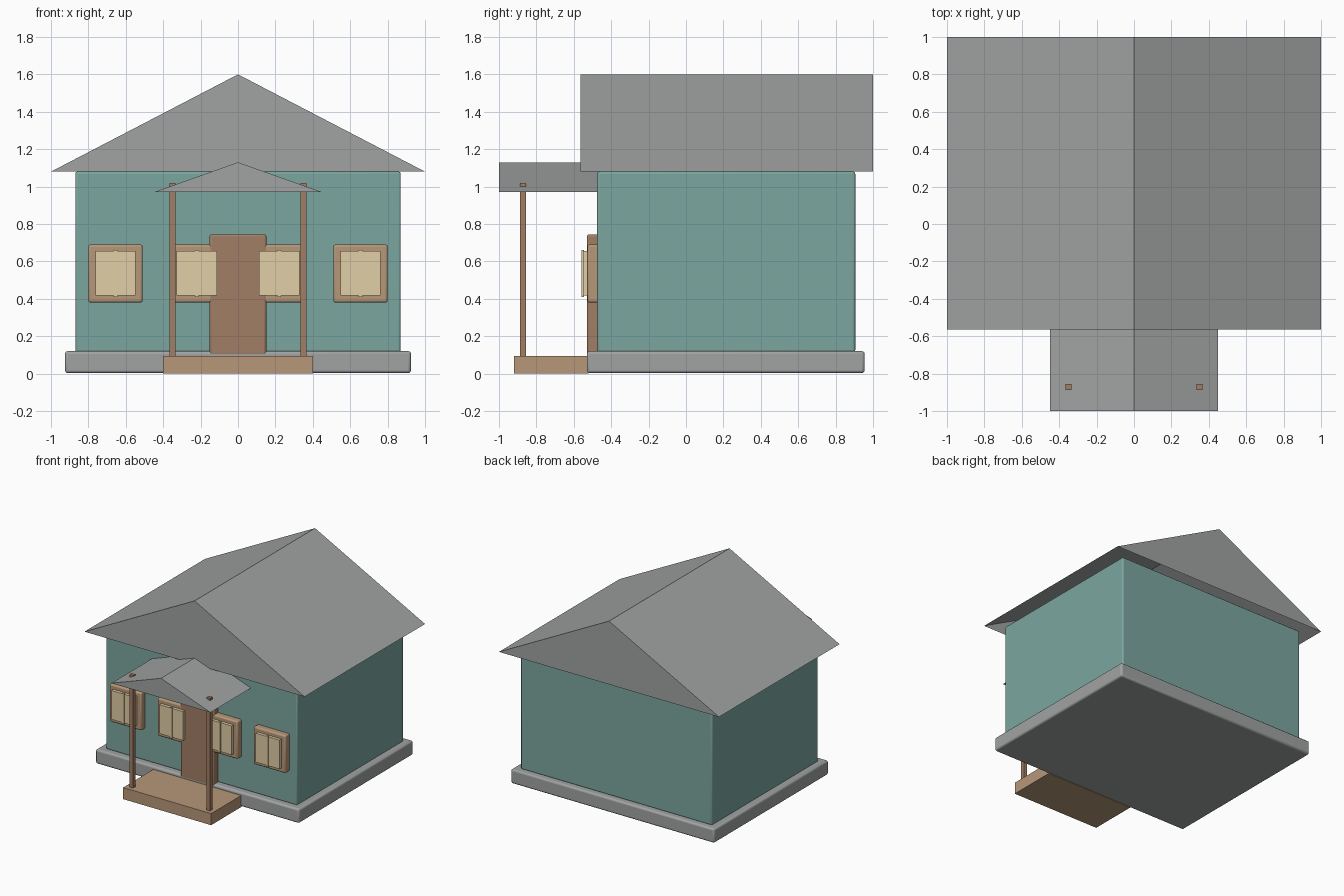
import bpy, bmesh

if "Cube" in bpy.data.objects:
    bpy.data.objects.remove(bpy.data.objects["Cube"])


def material(name, rgb):
    m = bpy.data.materials.new(name)
    m.diffuse_color = (*rgb, 1)
    m.use_nodes = True
    m.node_tree.nodes["Principled BSDF"].inputs["Base Color"].default_value = m.diffuse_color
    return m


TEAL = material("teal_paint", (0.20, 0.38, 0.35))
WOOD = material("brown_wood", (0.36, 0.21, 0.13))
TAN = material("tan_wood", (0.47, 0.31, 0.19))
CREAM = material("cream_pane", (0.75, 0.62, 0.38))
SLATE = material("slate", (0.35, 0.37, 0.36))


def finish(name, bm, mat):
    mesh = bpy.data.meshes.new(name)
    bm.to_mesh(mesh)
    bm.free()
    ob = bpy.data.objects.new(name, mesh)
    bpy.context.collection.objects.link(ob)
    if mat:
        mesh.materials.append(mat)
    return ob


def box(name, x, y, z, mat=None, bevel=0):
    """Box from (min, max) ranges, with an optional rounded edge."""
    bm = bmesh.new()
    bmesh.ops.create_cube(bm, size=1)
    for v in bm.verts:
        v.co = [(a + b) / 2 + c * (b - a) for (a, b), c in zip((x, y, z), v.co)]
    ob = finish(name, bm, mat)
    if bevel:
        mod = ob.modifiers.new("Bevel", "BEVEL")
        mod.width = bevel
        mod.segments = 3
        for p in ob.data.polygons:
            p.use_smooth = True
        bpy.context.view_layer.objects.active = ob
        ob.select_set(True)
        bpy.ops.object.shade_smooth_by_angle()
        ob.select_set(False)
    return ob


def gable_roof(name, half_width, y0, y1, eave, ridge):
    """Two slopes and two gable ends, open underneath."""
    bm = bmesh.new()
    front, back = [[bm.verts.new(p) for p in
                    ((-half_width, y, eave), (half_width, y, eave), (0, y, ridge))]
                   for y in (y0, y1)]
    bm.faces.new(front)
    bm.faces.new(back[::-1])
    bm.faces.new((front[1], back[1], back[2], front[2]))
    bm.faces.new((front[2], back[2], back[0], front[0]))
    return finish(name, bm, SLATE)


# House body
box("foundation", (-0.925, 0.925), (-0.53, 0.955), (0.003, 0.12), SLATE, 0.015)
box("walls", (-0.87, 0.87), (-0.475, 0.905), (0.115, 1.08), TEAL, 0.012)
gable_roof("main_roof", 1.0, -0.565, 1.0, 1.08, 1.6)

# Porch
box("porch_floor", (-0.4, 0.4), (-0.92, -0.52), (0, 0.095), TAN)
gable_roof("porch_roof", 0.45, -1.0, -0.46, 0.97, 1.13)
for side, x in (("left", -0.35), ("right", 0.35)):
    box("porch_post_" + side, (x - 0.016, x + 0.016), (-0.887, -0.855),
        (0.09, 1.02), WOOD)

# Door
box("door", (-0.152, 0.152), (-0.53, -0.465), (0.095, 0.745), WOOD, 0.012)

# Windows: frame, pane and centre bar
for i, x in enumerate((-0.655, -0.22, 0.22, 0.655)):
    n = f"window_{i + 1}_"
    box(n + "frame", (x - 0.145, x + 0.145), (-0.527, -0.465), (0.38, 0.69), TAN, 0.012)
    box(n + "pane", (x - 0.108, x + 0.108), (-0.552, -0.52), (0.417, 0.655), CREAM)
    box(n + "bar", (x - 0.01, x + 0.01), (-0.56, -0.545), (0.411, 0.661), CREAM)
